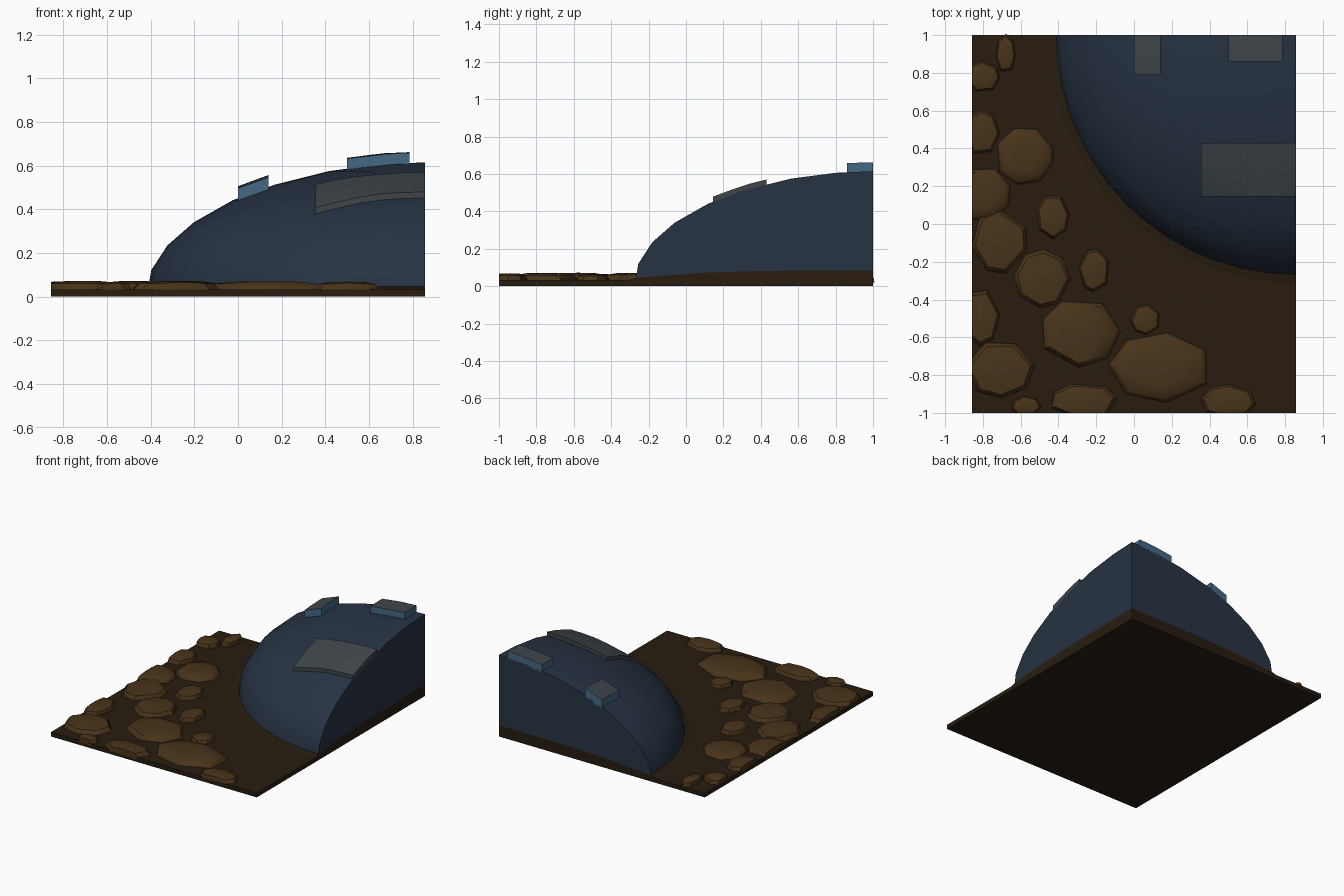
import bpy, bmesh, math, random
from math import sin, cos, pi
from mathutils import Vector

if "Cube" in bpy.data.objects:
    bpy.data.objects.remove(bpy.data.objects["Cube"])

random.seed(4)
HX, HY = 0.857, 1.0          # half size of the tile


def material(name, rgb):
    m = bpy.data.materials.new(name)
    m.diffuse_color = (*rgb, 1)
    m.use_nodes = True
    m.node_tree.nodes["Principled BSDF"].inputs["Base Color"].default_value = m.diffuse_color
    return m


SOIL = material("soil", (0.021, 0.012, 0.005))
STONE = material("stone", (0.065, 0.034, 0.010))
DARK_BLUE = material("dark_blue", (0.020, 0.033, 0.056))
GREY = material("slate_grey", (0.048, 0.060, 0.068))
BLUE = material("blue", (0.060, 0.140, 0.235))


def finish(name, bm, mats, smooth=None):
    bmesh.ops.recalc_face_normals(bm, faces=bm.faces)
    me = bpy.data.meshes.new(name)
    bm.to_mesh(me)
    bm.free()
    for m in mats:
        me.materials.append(m)
    ob = bpy.data.objects.new(name, me)
    bpy.context.collection.objects.link(ob)
    if smooth:
        bpy.ops.object.select_all(action='DESELECT')
        ob.select_set(True)
        bpy.context.view_layer.objects.active = ob
        bpy.ops.object.shade_smooth_by_angle(angle=math.radians(smooth))
    return ob


def quarter_lathe(name, profile, mat, steps=14):
    """Turn a closed (r, z) profile a quarter circle about the back right corner."""
    bm = bmesh.new()
    rings = []
    for i in range(steps + 1):
        a = pi + i / steps * pi / 2
        rings.append([bm.verts.new((HX + r * cos(a), HY + r * sin(a), z)) for r, z in profile])
    n = len(profile)
    for a, b in zip(rings, rings[1:]):
        for j in range(n):
            k = (j + 1) % n
            if profile[j][0] or profile[k][0]:
                bm.faces.new((a[j], a[k], b[k], b[j]))
    bm.faces.new(rings[0])
    bm.faces.new(rings[-1])
    bmesh.ops.remove_doubles(bm, verts=bm.verts, dist=1e-5)
    return finish(name, bm, [mat], 40)


# ground slab
bm = bmesh.new()
bmesh.ops.create_cube(bm, size=1)
for v in bm.verts:
    v.co = Vector((v.co.x * 2 * HX, v.co.y * 2 * HY, (v.co.z + 0.5) * 0.033))
finish("ground_slab", bm, [SOIL])

# low soil mound under the dome
mound = [(0, 0.085), (0.6, 0.082), (0.9, 0.072), (1.2, 0.050), (1.267, 0.045), (1.31, 0.033)]
quarter_lathe("soil_mound", mound + [(1.31, 0.02), (0, 0.02)], SOIL)

# quarter dome, closed by two straight walls
dome = [(1.267, 0.045), (1.255, 0.12), (1.18, 0.235), (1.06, 0.34), (0.88, 0.442),
        (0.69, 0.512), (0.44, 0.575), (0.2, 0.606), (0, 0.615)]
quarter_lathe("dome", mound[:4] + dome, DARK_BLUE)


def dome_z(x, y):
    r = math.hypot(x - HX, y - HY)
    for (r1, z1), (r0, z0) in zip(dome, dome[1:]):
        if r0 <= r <= r1:
            return z0 + (z1 - z0) * (r - r0) / (r1 - r0)
    return dome[0][1]


def plate(name, x0, x1, y0, y1, lift, side):
    """Slab which follows the dome surface."""
    bm = bmesh.new()
    bmesh.ops.create_grid(bm, x_segments=5, y_segments=3, size=0.5)
    top = bm.verts[:]
    bottom = bmesh.ops.extrude_face_region(bm, geom=bm.faces[:])["geom"]
    bottom = {v for v in bottom if isinstance(v, bmesh.types.BMVert)}
    for v in bm.verts:
        x = x0 + (v.co.x + 0.5) * (x1 - x0)
        y = y0 + (v.co.y + 0.5) * (y1 - y0)
        v.co = (x, y, dome_z(x, y) + (-0.012 if v in bottom else lift))
    bmesh.ops.recalc_face_normals(bm, faces=bm.faces)
    for f in bm.faces:
        f.material_index = 0 if f.normal.z > 0.5 else 1
    finish(name, bm, [GREY, side], 30)


# raised plates on the dome
plate("left_plate", 0.0, 0.14, 0.79, HY, 0.055, BLUE)
plate("back_plate", 0.5, 0.785, 0.86, HY, 0.05, BLUE)
plate("front_plate", 0.355, HX, 0.145, 0.43, 0.028, GREY)


def cobble(i, cx, cy, rx, ry):
    """Irregular polygon stone with sloped rim, trimmed at the tile edges."""
    bm = bmesh.new()
    n = random.choice((7, 7, 8)) if rx > 0.1 else 7
    start = random.random() * pi
    angles = [start + (k + random.uniform(-0.2, 0.2)) * 2 * pi / n for k in range(n)]
    h = random.uniform(0.034, 0.042)
    rings = []
    for s, z in ((1.02, 0.02), (1.0, 0.038), (0.88, 0.03 + 0.75 * h), (0.5, 0.03 + 0.97 * h)):
        rings.append([bm.verts.new((cx + rx * s * cos(a), cy + ry * s * sin(a), z)) for a in angles])
    for a, b in zip(rings, rings[1:]):
        for k in range(n):
            m = (k + 1) % n
            bm.faces.new((a[k], a[m], b[m], b[k]))
    bm.faces.new(rings[0])
    crown = bm.verts.new((cx, cy, 0.03 + h))
    for k in range(n):
        bm.faces.new((rings[-1][k], rings[-1][(k + 1) % n], crown))
    for co, no in (((-HX, 0, 0), (-1, 0, 0)), ((0, -HY, 0), (0, -1, 0))):
        bmesh.ops.bisect_plane(bm, geom=bm.verts[:] + bm.edges[:] + bm.faces[:],
                               plane_co=co, plane_no=no, clear_outer=True)
        edges = [e for e in bm.edges if e.is_boundary]
        if edges:
            bmesh.ops.holes_fill(bm, edges=edges, sides=0)
    finish(f"cobble_{i:02d}", bm, [STONE], 40)


# cobblestones: centre x, centre y, half width, half depth
stones = [
    (-0.80, 0.78, 0.09, 0.085), (-0.68, 0.90, 0.052, 0.105), (-0.81, 0.485, 0.10, 0.12),
    (-0.58, 0.36, 0.155, 0.155), (-0.80, 0.16, 0.15, 0.145), (-0.71, -0.09, 0.15, 0.175),
    (-0.43, 0.04, 0.088, 0.12), (-0.485, -0.29, 0.15, 0.155), (-0.21, -0.245, 0.084, 0.115),
    (-0.81, -0.495, 0.10, 0.15), (-0.71, -0.77, 0.185, 0.152), (-0.285, -0.575, 0.212, 0.185),
    (0.06, -0.505, 0.08, 0.082), (0.14, -0.76, 0.275, 0.185), (-0.265, -0.94, 0.18, 0.10),
    (-0.57, -0.965, 0.08, 0.055), (0.50, -0.94, 0.147, 0.09)]
for i, s in enumerate(stones):
    cobble(i, *s)
